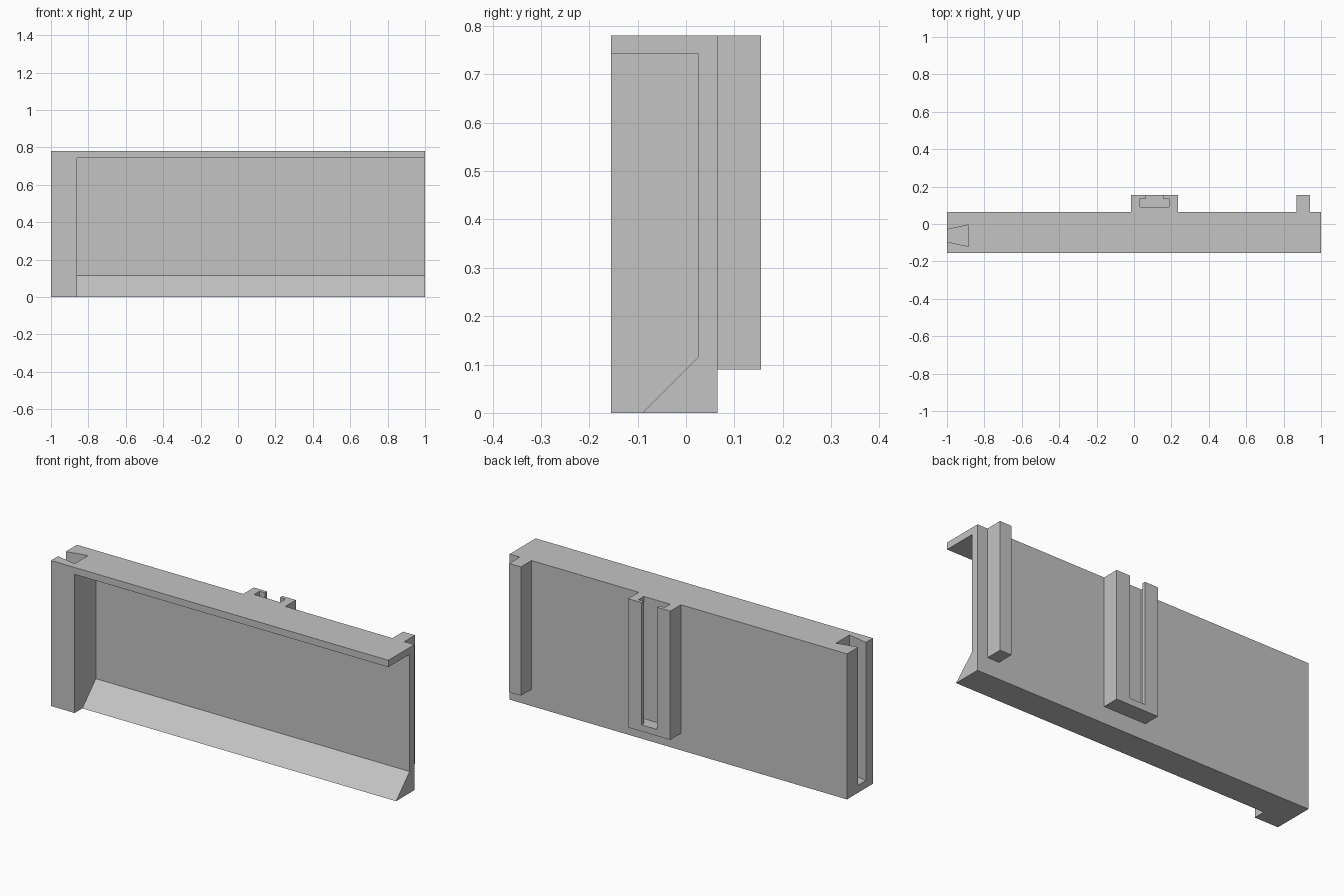
import bpy
import bmesh
from mathutils import Vector

cube = bpy.data.objects.get("Cube")
if cube:
    bpy.data.objects.remove(cube, do_unlink=True)

grey = bpy.data.materials.new("plain grey")
grey.use_nodes = True
grey.diffuse_color = (0.55, 0.55, 0.55, 1)
grey.node_tree.nodes["Principled BSDF"].inputs["Base Color"].default_value = grey.diffuse_color

TOP, OVER = 0.78, 0.85            # top of the panel, end of cutters above it
FRONT, BACK, RIB = -0.155, 0.065, 0.155


def prism(name, outline, axis, start, end):
    """Extrude an outline along x (points are y, z) or z (points are x, y)."""
    bm = bmesh.new()
    place = (lambda p: (start, *p)) if axis == "x" else (lambda p: (*p, start))
    face = bm.faces.new([bm.verts.new(place(p)) for p in outline])
    step = Vector((1, 0, 0) if axis == "x" else (0, 0, 1)) * (end - start)
    new = bmesh.ops.extrude_face_region(bm, geom=[face])["geom"]
    bmesh.ops.translate(bm, vec=step, verts=[g for g in new if isinstance(g, bmesh.types.BMVert)])
    bmesh.ops.recalc_face_normals(bm, faces=bm.faces)
    mesh = bpy.data.meshes.new(name)
    bm.to_mesh(mesh)
    bm.free()
    mesh.materials.append(grey)
    obj = bpy.data.objects.new(name, mesh)
    bpy.context.collection.objects.link(obj)
    return obj


def rect(x0, x1, y0, y1):
    return [(x0, y0), (x1, y0), (x1, y1), (x0, y1)]


def combine(target, helper, operation):
    helper.hide_render = True
    mod = target.modifiers.new(helper.name, "BOOLEAN")
    mod.operation, mod.solver, mod.object = operation, "EXACT", helper
    bpy.context.view_layer.objects.active = target
    bpy.ops.object.modifier_apply(modifier=mod.name)
    bpy.data.objects.remove(helper, do_unlink=True)


# Main slab
panel = prism("panel", rect(-1, 1, FRONT, BACK), "z", 0, TOP)

# Front recess with a sloping sill, open at the left end
recess = [(-0.2, -0.05), (-0.14, -0.05), (0.025, 0.115), (0.025, 0.743), (-0.2, 0.743)]
combine(panel, prism("recess_cutter", recess, "x", -0.86, 1.1), "DIFFERENCE")

# Dovetail socket in the right end, closed at the bottom
dovetail = [(-1.046, -0.02 - 0.065), (-0.885, -0.12), (-0.885, -0.005), (-1.046, -0.04)]
combine(panel, prism("dovetail_cutter", dovetail, "z", 0.04, OVER), "DIFFERENCE")

# Back bracket and edge rail
for name, x0, x1 in (("bracket", -0.015, 0.235), ("edge_rail", 0.87, 0.94)):
    combine(panel, prism(name, rect(x0, x1, 0.045, RIB), "z", 0.09, TOP), "UNION")

# T-shaped slot in the bracket, closed at the bottom
slot = [(0.032, 0.09), (0.187, 0.09), (0.187, 0.136), (0.155, 0.136),
        (0.155, 0.2), (0.064, 0.2), (0.064, 0.136), (0.032, 0.136)]
combine(panel, prism("slot_cutter", slot, "z", 0.125, OVER), "DIFFERENCE")
